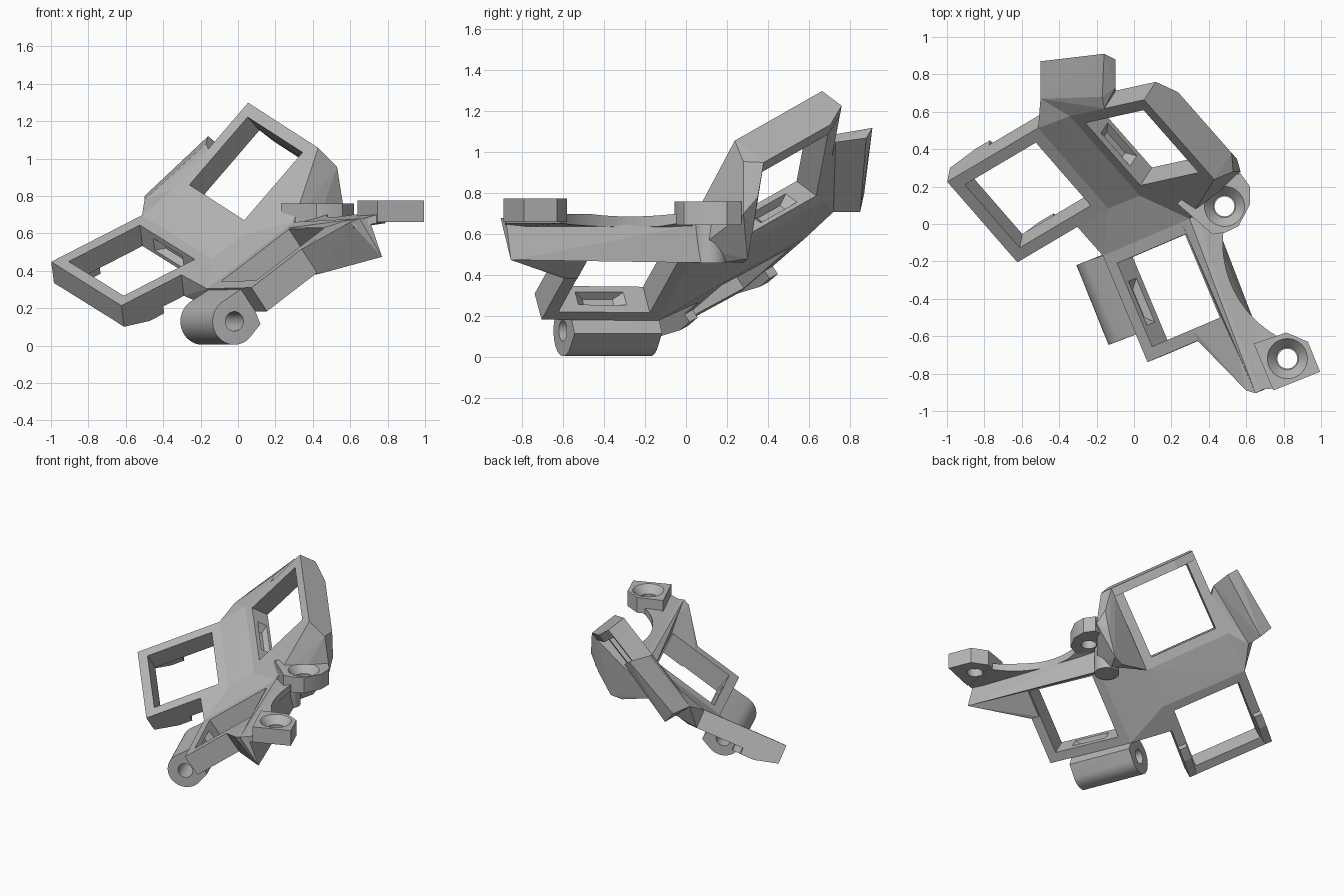
import bpy, bmesh, math
from mathutils import Vector

if "Cube" in bpy.data.objects:
    bpy.data.objects.remove(bpy.data.objects["Cube"], do_unlink=True)

GREY = bpy.data.materials.new("matte grey")
GREY.use_nodes = True
COL = (0.47, 0.47, 0.47, 1)
GREY.diffuse_color = COL
GREY.node_tree.nodes["Principled BSDF"].inputs["Base Color"].default_value = COL

HOLE, RIM = 0.483, 0.067
OUT = HOLE + RIM


def hull(name, pts):
    """Solid convex part spanning the given points."""
    bm = bmesh.new()
    for p in pts:
        bm.verts.new(p)
    res = bmesh.ops.convex_hull(bm, input=bm.verts)
    junk = {e for e in res["geom_interior"] + res["geom_unused"]
            if isinstance(e, bmesh.types.BMVert) and e.is_valid}
    bmesh.ops.delete(bm, geom=list(junk), context="VERTS")
    bmesh.ops.dissolve_limit(bm, angle_limit=0.01, verts=bm.verts, edges=bm.edges)
    bmesh.ops.recalc_face_normals(bm, faces=bm.faces)
    me = bpy.data.meshes.new(name)
    bm.to_mesh(me)
    bm.free()
    me.materials.append(GREY)
    ob = bpy.data.objects.new(name, me)
    bpy.context.collection.objects.link(ob)
    return ob


def ring(center, axis, r, n=40):
    """Circle of points around an axis."""
    q = Vector(axis).to_track_quat("Z", "Y")
    return [Vector(center) + q @ Vector((r * math.cos(t), r * math.sin(t), 0))
            for t in (2 * math.pi * i / n for i in range(n))]


def cut(ob, pts):
    """Subtract a convex cutter from a part."""
    cutter = hull("cutter", pts)
    cutter.hide_render = True
    m = ob.modifiers.new("cut", "BOOLEAN")
    m.operation, m.solver, m.object = "DIFFERENCE", "EXACT", cutter
    bpy.context.view_layer.objects.active = ob
    bpy.ops.object.modifier_apply(modifier=m.name)
    bpy.data.objects.remove(cutter, do_unlink=True)


def smooth(ob):
    bpy.ops.object.select_all(action="DESELECT")
    ob.select_set(True)
    bpy.context.view_layer.objects.active = ob
    bpy.ops.object.shade_smooth_by_angle(angle=math.radians(30))


class Socket:
    """Tilted square frame: u and v run along the hole, w along the normal."""

    def __init__(self, name, origin, u, v, thick, notch_side):
        self.o = Vector(origin)
        self.thick = thick
        self.u = Vector(u).normalized()
        v = Vector(v)
        self.v = (v - self.u * v.dot(self.u)).normalized()
        self.n = self.v.cross(self.u)
        ob = hull(name, self.box((-RIM, OUT), (-RIM, OUT), (-thick, 0)))
        cut(ob, self.box((0, HOLE), (0, HOLE), (-0.3, 0.1)))
        # clip notch with sloping ends in one hole wall
        a0, a1 = (HOLE - 0.01, HOLE + 0.04) if notch_side > 0 else (0.01, -0.04)
        cut(ob, self.box((a0,), (0.10, 0.38), (-0.115, -0.03))
            + self.box((a1,), (0.16, 0.32), (-0.095, -0.05)))

    def p(self, a, b, w=0.0):
        return self.o + a * self.u + b * self.v + w * self.n

    def box(self, aa, bb, ww):
        return [self.p(a, b, w) for a in aa for b in bb for w in ww]

    def post(self, a, b):
        """Short edge through the frame thickness, used to join webs."""
        return self.box((a,), (b,), (-self.thick, 0))


# three square sockets
left = Socket("left_socket", (-0.905, 0.21, 0.45), (0.38, 0.225, 0.195), (0.295, -0.34, -0.185), 0.135, 1)
back = Socket("back_socket", (-0.26, 0.54, 0.86), (0.305, 0.067, 0.355), (0.293, -0.33, -0.185), 0.135, -1)
front = Socket("front_socket", (-0.09, -0.21, 0.344), (0.75, 0.32, 0.577), (0.375, -0.93, 0), 0.155, -1)

# wedge clips under the outer corners of the left socket
for b0, b1 in ((-RIM, -0.01), (HOLE + 0.01, OUT)):
    hull("left_socket_clip", left.box((-RIM, 0.2), (b0, b1), (-0.10,))
         + left.box((-RIM,), (b0, b1), (-0.136,)) + left.box((0.1, 0.2), (b0, b1), (-0.18,)))

l_top, l_low = left.post(OUT, -RIM), left.post(OUT, OUT)
b_top, b_low = back.post(-RIM, -RIM), back.post(-RIM, OUT)
b_right = back.post(OUT, OUT)
f_left, f_right = front.post(-RIM, -RIM), front.post(OUT, -RIM)

# webs joining the sockets
hull("web_left_back", l_top + l_low + b_top + b_low)
hull("web_centre", l_low + b_low + f_left)
hull("web_front", b_low + f_left + f_right)
hull("web_left_front", l_low + left.post(0.34, OUT) + f_left)

# deep rim along the far side of the back socket
rim = (HOLE + 0.005, OUT)
hull("back_rim", back.box(rim, (-RIM, OUT), (-back.thick, 0)) + back.box(rim, (0.08, OUT), (-0.2,)))

# raised block beyond the back socket
block_near = [(-0.5, 0.67, 0.78), (-0.17, 0.68, 1.08), (-0.42, 0.72, 0.71), (-0.1, 0.73, 1.05)]
hull("rear_block", block_near + [(-0.5, 0.87, 0.80), (-0.16, 0.91, 1.12),
                                 (-0.1, 0.88, 1.07), (-0.42, 0.85, 0.71)])
hull("rear_block_web", block_near + b_top + back.post(0.22, -RIM))
hull("rear_corner_web", l_top + b_top + [block_near[0], block_near[2]])

# side wing between the back socket and the rear screw mount
wing = hull("side_wing", b_low + b_right + f_right + back.box(rim, (OUT,), (-0.2,))
            + [(0.53, 0.28, 0.955), (0.55, 0.35, 0.78), (0.57, 0.28, 0.70), (0.50, 0.33, 0.64),
               (0.42, 0.30, 0.48), (0.34, 0.28, 0.46), (0.37, 0.20, 0.465)])

# outer wall beside the front socket
wall_end = [(0.77, -0.855, 0.475), (0.70, -0.88, 0.68), (0.65, -0.905, 0.68)]
hull("outer_wall", front.box((HOLE + 0.01, OUT), (-RIM, OUT), (-front.thick, 0)) + wall_end
     + [(0.36, 0.12, 0.66), (0.38, 0.16, 0.46)])
hull("front_gusset", front.box((0.29, OUT), (HOLE + 0.005, OUT), (-front.thick - 0.01, 0))
     + wall_end + [(0.60, -0.89, 0.66)])
smooth(hull("wall_end_post", ring((0.34, 0.115, 0.46), (0, 0, 1), 0.085)
            + ring((0.34, 0.115, 0.68), (0, 0, 1), 0.085)))


def prism(outline, z0, z1):
    return [(x, y, z) for x, y in outline for z in (z0, z1)]


# lip on the wall, sloping in to the socket rim, with a round cutaway
lip = hull("curved_lip", prism([(0.74, -0.88), (0.79, -0.60), (0.64, -0.42), (0.46, 0.0)], 0.655, 0.70)
           + prism([(0.62, -0.89), (0.47, -0.42), (0.34, 0.06)], 0.63, 0.665))
cut(lip, ring((1.05, -0.1, 0.4), (0, 0, 1), 0.575, 96) + ring((1.05, -0.1, 0.9), (0, 0, 1), 0.575, 96))
smooth(lip)

# screw mounts with countersunk holes
mounts = [
    ("front_screw_mount", (0.82, -0.72), 0.66, 0.775, lip,
     [(0.745, -0.89), (0.995, -0.79), (0.93, -0.63), (0.815, -0.58), (0.64, -0.64)]),
    ("rear_screw_mount", (0.484, 0.094), 0.645, 0.76, wing,
     [(0.23, 0.11), (0.42, -0.055), (0.49, -0.045), (0.56, -0.01), (0.62, 0.105),
      (0.62, 0.20), (0.57, 0.27), (0.38, 0.24)]),
]
for name, (x, y), z0, z1, neighbour, outline in mounts:
    ob = hull(name, prism(outline, z0, z1))
    for part in (ob, neighbour):
        cut(part, ring((x, y, z0 - 0.3), (0, 0, 1), 0.053) + ring((x, y, z1 + 0.1), (0, 0, 1), 0.053))
        cut(part, ring((x, y, z1 - 0.055), (0, 0, 1), 0.06) + ring((x, y, z1 + 0.001), (0, 0, 1), 0.108))
    smooth(ob)

# pivot barrel blended into the side of the front socket
axis = Vector((0.375, -0.93, 0)).normalized()
head = Vector((-0.02, -0.60, 0.13))
tail = head - axis * 0.46
corner = Vector((0.14, 0.056, -0.015))
barrel = hull("pivot_barrel", ring(head, axis, 0.125) + ring(tail, axis, 0.125)
              + [head + corner, tail + corner]
              + front.box((-RIM,), (-RIM, 0.39), (-front.thick, -0.01)))
cut(barrel, ring(head + axis * 0.1, axis, 0.052) + ring(tail - axis * 0.1, axis, 0.052))
smooth(barrel)
